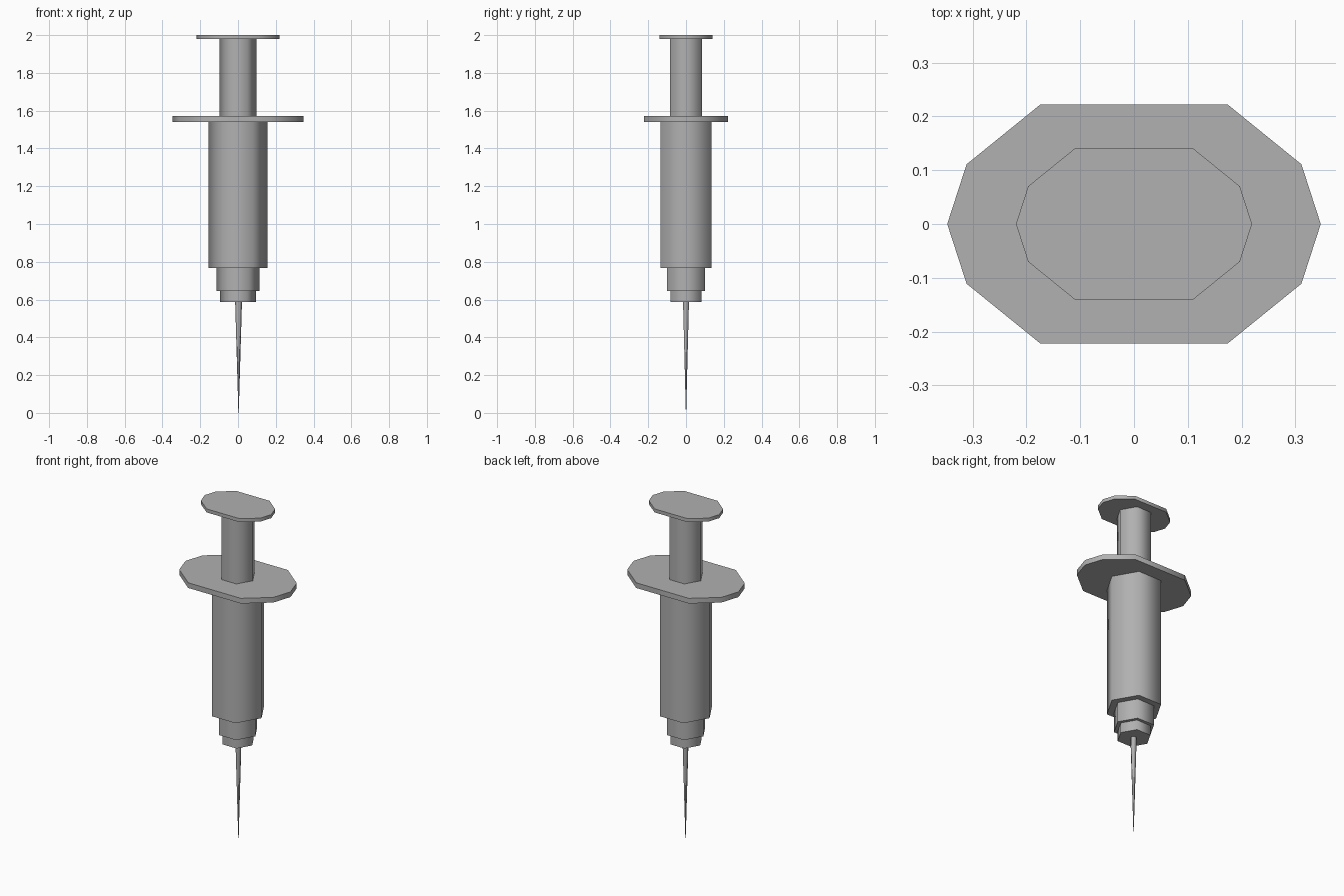
import bpy
from math import radians

if "Cube" in bpy.data.objects:
    bpy.data.objects.remove(bpy.data.objects["Cube"])

# Shared dark grey
grey = bpy.data.materials.new("dark_grey")
grey.diffuse_color = (0.44, 0.44, 0.44, 1)
grey.use_nodes = True
grey.node_tree.nodes["Principled BSDF"].inputs["Base Color"].default_value = grey.diffuse_color


def finish(obj, name):
    obj.name = name
    obj.data.materials.append(grey)
    bpy.ops.object.select_all(action='DESELECT')
    obj.select_set(True)
    bpy.context.view_layer.objects.active = obj
    bpy.ops.object.shade_smooth_by_angle(angle=radians(65))


def hex_tube(name, z0, z1, r0, r1, x=0.0):
    """Six-sided section with corners on the x axis, r0 at the bottom, r1 at the top."""
    bpy.ops.mesh.primitive_cone_add(vertices=6, radius1=r0, radius2=r1, depth=z1 - z0,
                                    location=(x, 0, (z0 + z1) / 2),
                                    rotation=(0, 0, radians(30)))
    finish(bpy.context.object, name)


def oval_plate(name, z0, z1, s):
    """Ten-sided flat oval plate."""
    quarter = [(0.347, 0), (0.311, 0.111), (0.174, 0.222)]
    half = quarter + [(-x, y) for x, y in reversed(quarter)]
    ring = half + [(x, -y) for x, y in reversed(half[1:-1])]
    n = len(ring)
    verts = [(x * s, y * s, z) for z in (z0, z1) for x, y in ring]
    faces = [list(reversed(range(n))), list(range(n, 2 * n))]
    faces += [[i, (i + 1) % n, n + (i + 1) % n, n + i] for i in range(n)]
    mesh = bpy.data.meshes.new(name)
    mesh.from_pydata(verts, [], faces)
    obj = bpy.data.objects.new(name, mesh)
    bpy.context.collection.objects.link(obj)
    finish(obj, name)


# Needle and its stepped hub
hex_tube("needle", 0.0, 0.586, 0.001, 0.018, x=0.003)
hex_tube("needle_hub", 0.586, 0.646, 0.094, 0.094)
hex_tube("nozzle", 0.646, 0.766, 0.115, 0.115)

# Barrel with finger flange
hex_tube("barrel", 0.766, 1.541, 0.156, 0.156)
oval_plate("finger_flange", 1.541, 1.572, 1.0)

# Plunger with thumb plate
hex_tube("plunger_rod", 1.572, 1.979, 0.098, 0.098)
oval_plate("thumb_plate", 1.979, 2.0, 0.632)
